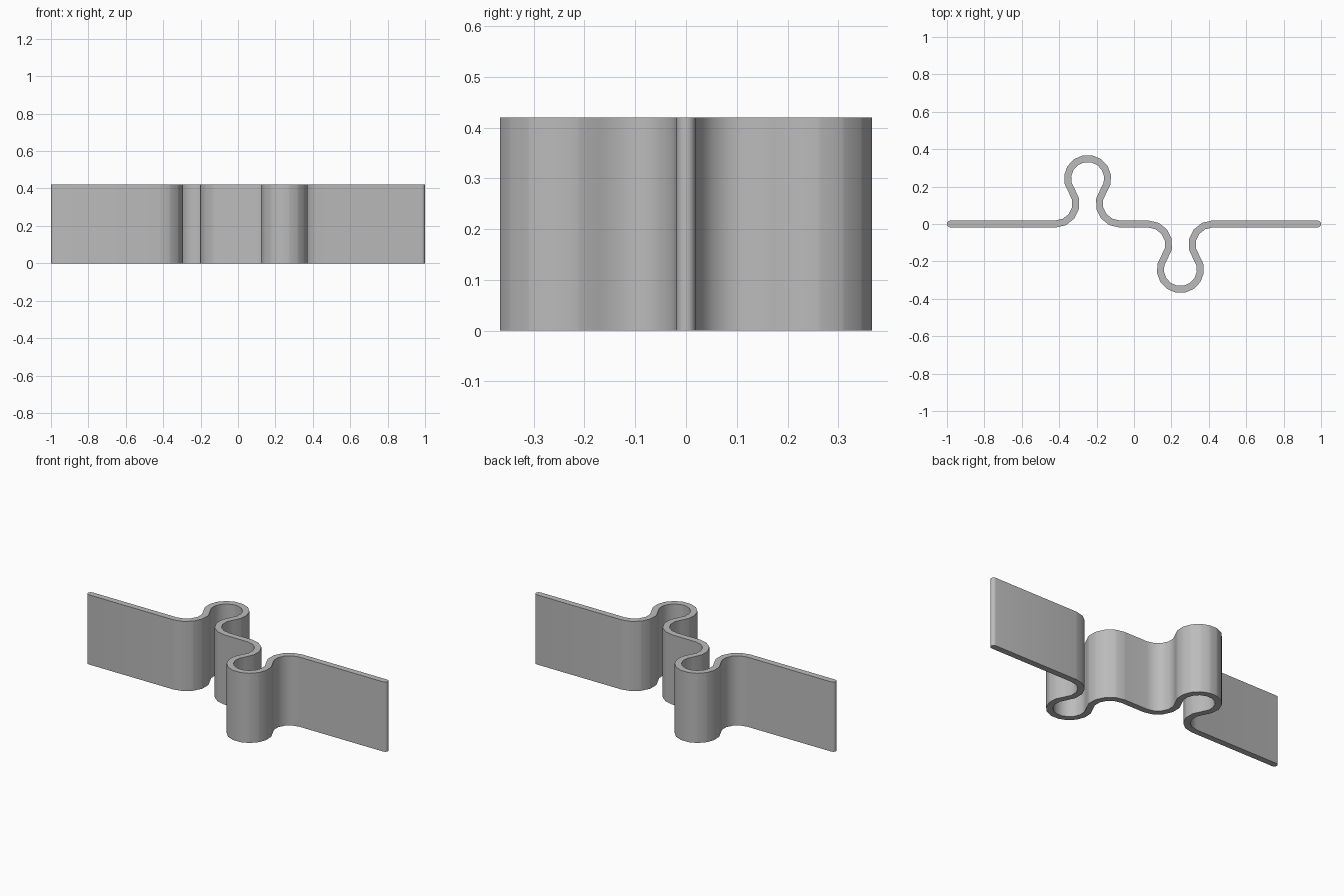
import bpy
import bmesh
from math import atan2, cos, degrees, hypot, pi, radians, sin
from mathutils import Vector

HEIGHT = 0.42
HALF = 0.0185          # half the strip thickness
HEAD = Vector((-0.248, 0.243))
HEAD_R = 0.1075
FOOT_Y = 0.11          # height of the foot bend centre, equal to its radius
FOOT_DX = 0.172        # sideways distance from head centre to foot bend centre

if "Cube" in bpy.data.objects:
    bpy.data.objects.remove(bpy.data.objects["Cube"])


def arc(cx, cy, r, start, end, steps):
    return [Vector((cx + r * cos(start + (end - start) * i / steps),
                    cy + r * sin(start + (end - start) * i / steps)))
            for i in range(steps + 1)]


def normal(a, b):
    d = (b - a).normalized()
    return Vector((-d.y, d.x))


def offset_side(path):
    """Left-hand offset: outer corners get two points, inner ones a mitre."""
    pts = [path[0] + normal(path[0], path[1]) * HALF]
    for a, b, c in zip(path, path[1:], path[2:]):
        n1, n2 = normal(a, b), normal(b, c)
        if n1.cross(n2) < -0.01:
            pts += [b + n1 * HALF, b + n2 * HALF]
        else:
            pts.append(b + (n1 + n2) * HALF / (1 + n1.dot(n2)))
    pts.append(path[-1] + normal(path[-2], path[-1]) * HALF)
    return pts


# Centre line: one keyhole loop, then the same turned half round
tilt = atan2(HEAD.y - FOOT_Y, FOOT_DX)
left_foot = arc(HEAD.x - FOOT_DX, FOOT_Y, FOOT_Y, -pi / 2, tilt, 5)
head = arc(HEAD.x, HEAD.y, HEAD_R, pi + tilt, -tilt, 11)
right_foot = arc(HEAD.x + FOOT_DX, FOOT_Y, FOOT_Y, pi - tilt, 1.5 * pi, 5)
half_line = [Vector((HALF - 1, 0))] + left_foot + head[1:-1] + right_foot
line = half_line + [-p for p in reversed(half_line)]

# Outline with rounded ends
right_cap = arc(1 - HALF, 0, HALF, pi / 2, -pi / 2, 10)[1:-1]
left_cap = [-p for p in right_cap]
outline = offset_side(line) + right_cap + offset_side(line[::-1]) + left_cap

# Extrude the outline into the bent strip
bm = bmesh.new()
base = bm.faces.new([bm.verts.new((p.x, p.y, 0)) for p in outline])
result = bmesh.ops.extrude_face_region(bm, geom=[base], use_keep_orig=True)
top_verts = [g for g in result["geom"] if isinstance(g, bmesh.types.BMVert)]
bmesh.ops.translate(bm, verts=top_verts, vec=(0, 0, HEIGHT))
bmesh.ops.recalc_face_normals(bm, faces=bm.faces)
mesh = bpy.data.meshes.new("bent_strip")
bm.to_mesh(mesh)
bm.free()
strip = bpy.data.objects.new("bent_strip", mesh)
bpy.context.collection.objects.link(strip)

# Plain grey
grey = bpy.data.materials.new("plain grey")
grey.use_nodes = True
colour = (0.5, 0.5, 0.5, 1)
grey.diffuse_color = colour
grey.node_tree.nodes["Principled BSDF"].inputs["Base Color"].default_value = colour
mesh.materials.append(grey)

bpy.ops.object.select_all(action="DESELECT")
strip.select_set(True)
bpy.context.view_layer.objects.active = strip
bpy.ops.object.shade_smooth_by_angle(angle=radians(30))
